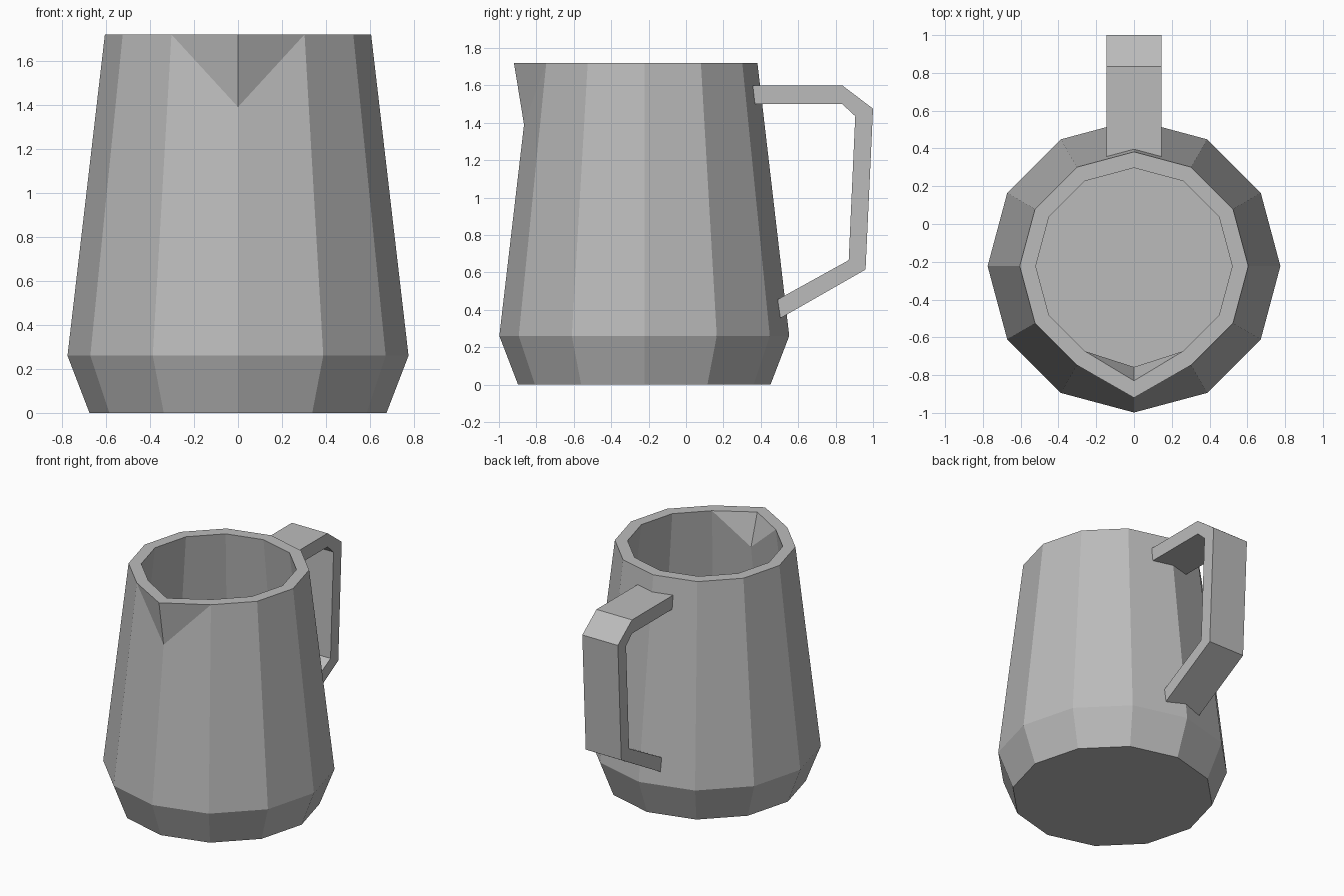
import bpy, bmesh, math

cube = bpy.data.objects.get("Cube")
if cube:
    bpy.data.objects.remove(cube)

SIDES = 12
CENTRE_Y = -0.223

grey = bpy.data.materials.new("plain grey")
grey.use_nodes = True
grey.diffuse_color = (0.5, 0.5, 0.5, 1)
grey.node_tree.nodes["Principled BSDF"].inputs["Base Color"].default_value = (0.5, 0.5, 0.5, 1)


def finish(name, bm):
    bmesh.ops.recalc_face_normals(bm, faces=bm.faces)
    mesh = bpy.data.meshes.new(name)
    bm.to_mesh(mesh)
    bm.free()
    mesh.materials.append(grey)
    obj = bpy.data.objects.new(name, mesh)
    bpy.context.collection.objects.link(obj)
    return obj


def ring(bm, radius, z):
    """Ring of vertices whose first one points to the front."""
    step = math.tau / SIDES
    return [bm.verts.new((radius * math.sin(i * step),
                          CENTRE_Y - radius * math.cos(i * step), z))
            for i in range(SIDES)]


def bridge(bm, low, high, tip=None):
    """Join two rings; the two front panels fold out at the spout tip."""
    for i in range(SIDES):
        j = (i + 1) % SIDES
        quad = [low[i], low[j], high[j], high[i]]
        if tip and 0 in (i, j):
            lip = high[0]
            side = high[j] if i == 0 else high[i]
            quad = [tip if v is lip else v for v in quad]
            bm.faces.new((tip, side, lip))
        bm.faces.new(quad)


# Jug body: outer wall, rim, inner wall and floor in one closed shell
bm = bmesh.new()
base = ring(bm, 0.675, 0)
belly = ring(bm, 0.775, 0.26)
rim_out = ring(bm, 0.605, 1.72)
rim_in = ring(bm, 0.52, 1.72)
belly_in = ring(bm, 0.69, 0.28)
floor = ring(bm, 0.61, 0.085)

# Spout: pull the front rim corners forward above the fold
rim_out[0].co.y = -0.92
rim_in[0].co.y = -0.83
tip_out = bm.verts.new((0, -0.866, 1.39))
tip_in = bm.verts.new((0, -0.757, 1.49))

bm.faces.new(base)
bridge(bm, base, belly)
bridge(bm, belly, rim_out, tip_out)
bridge(bm, rim_out, rim_in)
bridge(bm, belly_in, rim_in, tip_in)
bridge(bm, floor, belly_in)
bm.faces.new(floor)
finish("jug_body", bm)

# Handle: bent strap given by matching outer and inner side outlines (y, z)
outer = [(0.355, 1.6), (0.835, 1.6), (1.0, 1.475), (0.96, 0.615), (0.505, 0.355)]
inner = [(0.365, 1.5), (0.835, 1.5), (0.905, 1.435), (0.87, 0.665), (0.49, 0.455)]
HALF_WIDTH = 0.145
bm = bmesh.new()
sections = []
for (oy, oz), (iy, iz) in zip(outer, inner):
    sections.append([bm.verts.new(co) for co in (
        (-HALF_WIDTH, oy, oz), (HALF_WIDTH, oy, oz),
        (HALF_WIDTH, iy, iz), (-HALF_WIDTH, iy, iz))])
for a, b in zip(sections, sections[1:]):
    for k in range(4):
        n = (k + 1) % 4
        bm.faces.new((a[k], a[n], b[n], b[k]))
bm.faces.new(sections[0])
bm.faces.new(sections[-1])
finish("handle", bm)
